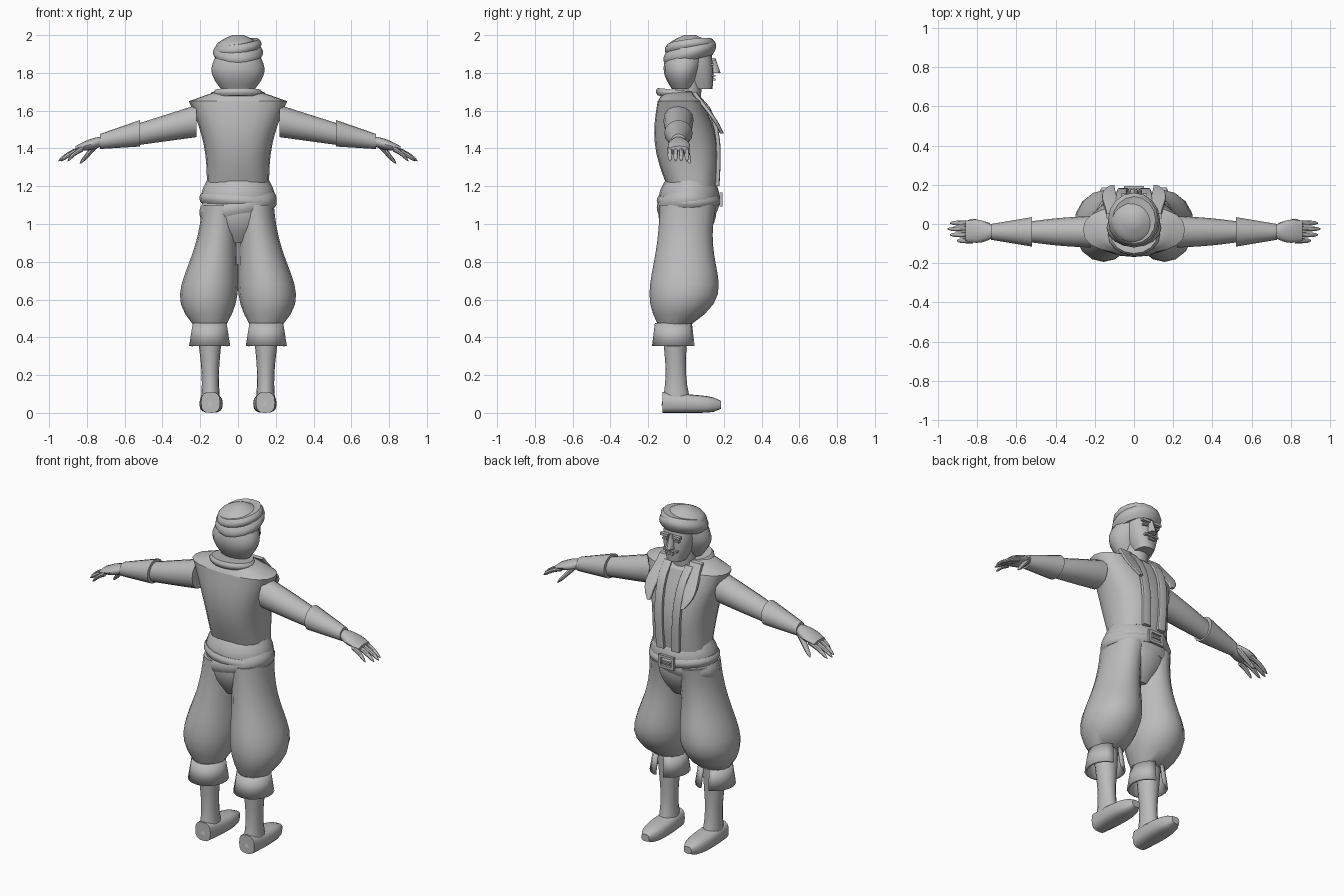
import bpy
import bmesh
import math
from mathutils import Vector

default = bpy.data.objects.get("Cube")
if default:
    bpy.data.objects.remove(default, do_unlink=True)

grey = bpy.data.materials.new("plain grey")
grey.use_nodes = True
tone = (0.5, 0.5, 0.5, 1)
grey.diffuse_color = tone
for node in grey.node_tree.nodes:
    if node.type == 'BSDF_PRINCIPLED':
        node.inputs["Base Color"].default_value = tone


def finish(name, bm, mirrored, thickness=0):
    """Turn a bmesh into a shaded object, optionally thickened and mirrored."""
    bmesh.ops.recalc_face_normals(bm, faces=bm.faces[:])
    mesh = bpy.data.meshes.new(name)
    bm.to_mesh(mesh)
    bm.free()
    mesh.materials.append(grey)
    mesh.shade_smooth()
    mesh.set_sharp_from_angle(angle=math.radians(42))
    obj = bpy.data.objects.new(name, mesh)
    bpy.context.collection.objects.link(obj)
    if thickness:
        solid = obj.modifiers.new("thickness", 'SOLIDIFY')
        solid.thickness = thickness
    if mirrored:
        obj.modifiers.new("other side", 'MIRROR')


def power(value, exponent):
    return math.copysign(abs(value) ** exponent, value)


def tube(name, start, end, size, end_size=None, bulge=(0, 0), bend=(0, 0, 0),
         skew=1, pinch=0, tilt=(0, 0), square=2, gap=0, steps=8, sides=16):
    """Tapered oval tube from start to end; parts off the centre line are mirrored.

    The half sizes lie across the main direction. Bulge and bend swell and bow the
    middle, skew moves that middle along, and pinch rounds off the far end.
    """
    start, end, bend = Vector(start), Vector(end), Vector(bend)
    size, bulge = Vector(size), Vector(bulge)
    end_size = Vector(end_size) if end_size else size
    along = max(range(3), key=lambda k: abs(end[k] - start[k]))
    across = [k for k in range(3) if k != along]
    bm = bmesh.new()
    loops = []
    for step in range(steps + 1):
        t = step / steps
        swell = math.sin(math.pi * t ** skew)
        half = (size.lerp(end_size, t) + bulge * swell) * (1 - pinch * t ** 10)
        loop = []
        for i in range(sides + bool(gap)):
            turn = math.pi / 2 + gap / 2 + (math.tau - gap) * i / sides
            offset = (half.x * power(math.cos(turn), 2 / square),
                      half.y * power(math.sin(turn), 2 / square))
            co = start.lerp(end, t) + bend * swell
            for k in range(2):
                co[across[k]] += offset[k]
                co[along] += tilt[k] * offset[k]
            loop.append(bm.verts.new(co))
        loops.append(loop)
    for low, high in zip(loops, loops[1:]):
        for i in range(sides):
            j = (i + 1) % len(low)
            bm.faces.new((low[i], low[j], high[j], high[i]))
    if not gap:
        bm.faces.new(loops[0])
        bm.faces.new(loops[-1])
    finish(name, bm, start.x != 0, 0.014 if gap else 0)


def block(name, centre, size):
    """Small box; mirrored when it sits off the centre line."""
    bm = bmesh.new()
    bmesh.ops.create_cube(bm, size=1)
    for v in bm.verts:
        v.co = Vector(centre) + v.co * Vector(size)
    finish(name, bm, centre[0] != 0)


# Torso, shoulders, neck and collar
tube("torso", (0, .03, 1.2), (0, -.03, 1.65), (.165, .13), (.26, .12),
     bulge=(-.03, .04), square=2.4, sides=20)
tube("shoulders", (0, -.03, 1.65), (0, -.04, 1.7), (.26, .12), (.12, .08),
     square=2.4, sides=20, steps=2)
tube("neck", (0, 0, 1.6), (0, .02, 1.78), (.07, .07), steps=2)
tube("collar", (0, -.05, 1.67), (0, -.05, 1.71), (.12, .1), bulge=(.015, .01),
     tilt=(0, -.1), steps=4)

# Open vest edges and hanging scarf ends
tube("vest_edge", (.07, .06, 1.68), (.05, .165, 1.2), (.025, .012),
     bend=(0, .06, 0), skew=.7, square=6)
tube("scarf_end", (.1, .04, 1.7), (.11, .19, 1.48), (.04, .015), (.01, .01),
     bend=(.02, .01, 0), bulge=(.015, 0), skew=1.5, square=6)

# Head, hair and face
tube("head", (0, .08, 1.715), (0, .02, 1.93), (.05, .06), (.09, .11),
     bulge=(.015, .01), square=2.5)
tube("hair", (0, -.02, 1.715), (0, 0, 1.9), (.09, .055), (.11, .1),
     bulge=(.04, .02), bend=(0, -.01, 0))
tube("nose", (0, .15, 1.8), (0, .135, 1.88), (.025, .033), (.01, .02),
     steps=3, sides=8)
block("brow", (.04, .145, 1.87), (.05, .02, .015))
block("eye", (.04, .14, 1.845), (.03, .015, .01))
block("moustache", (.025, .145, 1.785), (.04, .02, .01))
block("lower_lip", (0, .145, 1.765), (.04, .02, .01))

# Wrapped head cloth
tube("head_cloth_crown", (0, .02, 1.92), (0, .02, 2), (.12, .12), (.03, .03),
     bulge=(.03, .03))
tube("head_cloth_band", (0, .02, 1.865), (0, .02, 1.95), (.11, .12),
     bulge=(.023, .02), tilt=(0, .25))
tube("head_cloth_wrap", (0, .02, 1.91), (0, .02, 1.965), (.11, .12),
     bulge=(.015, .012), tilt=(.13, .12))

# Arms and bracers
tube("arm", (.22, -.04, 1.545), (.55, -.04, 1.47), (.08, .085), (.05, .055),
     bulge=(.005, 0))
tube("bracer", (.52, -.04, 1.48), (.73, -.04, 1.437), (.075, .07), (.04, .04))

# Hands with four fingers and a thumb
tube("palm", (.71, -.04, 1.44), (.86, -.035, 1.4), (.025, .025), (.05, .012),
     bulge=(.02, .01))
for k in range(4):
    y = -.085 + k * .03
    reach = .95 - .012 * abs(k - 2) ** 2
    tube("finger", (.82, y, 1.4), (reach, y, 1.335), (.015, .016), (.011, .012),
         bend=(0, 0, .008), pinch=.7, sides=8)
tube("thumb", (.75, -.01, 1.42), (.835, .02, 1.32), (.02, .02), (.012, .012),
     pinch=.7, sides=8)

# Waist sash, belt and buckle
tube("sash_upper", (0, .015, 1.1), (0, .02, 1.23), (.19, .155), (.165, .13),
     bulge=(.015, .015), sides=20)
tube("sash_lower", (0, .01, 1.05), (0, .01, 1.14), (.19, .15),
     bulge=(.015, .015), tilt=(.17, .06), sides=20)
tube("belt", (0, .015, 1.1), (0, .015, 1.15), (.195, .16), bulge=(.01, .01),
     tilt=(-.06, 0), sides=20)
for z in (1.1, 1.16):
    block("buckle_bar", (0, .185, z), (.1, .015, .015))
block("buckle_side", (.043, .185, 1.13), (.015, .015, .06))
block("buckle_tongue", (0, .185, 1.13), (.05, .015, .01))

# Baggy trousers with notched cuffs
tube("trouser_seat", (0, .01, 1.12), (0, 0, .9), (.19, .15), (.08, .08),
     bulge=(.03, .03), sides=20)
tube("trouser_leg", (.09, .01, 1.1), (.15, -.06, .47), (.1, .15), (.09, .09),
     bulge=(.06, .076), bend=(.02, .03, 0), skew=2.3, steps=12)
tube("cuff", (.15, -.065, .475), (.15, -.065, .355), (.09, .1), (.11, .115),
     gap=.55, steps=1)

# Boots
tube("boot_shaft", (.15, -.06, .48), (.145, -.05, .04), (.07, .065), (.055, .08),
     bulge=(-.015, -.02), skew=1.5)
tube("boot_foot", (.145, -.125, .055), (.14, .185, .042), (.05, .055), (.05, .042),
     bulge=(.012, 0), pinch=.5, square=2.8)
